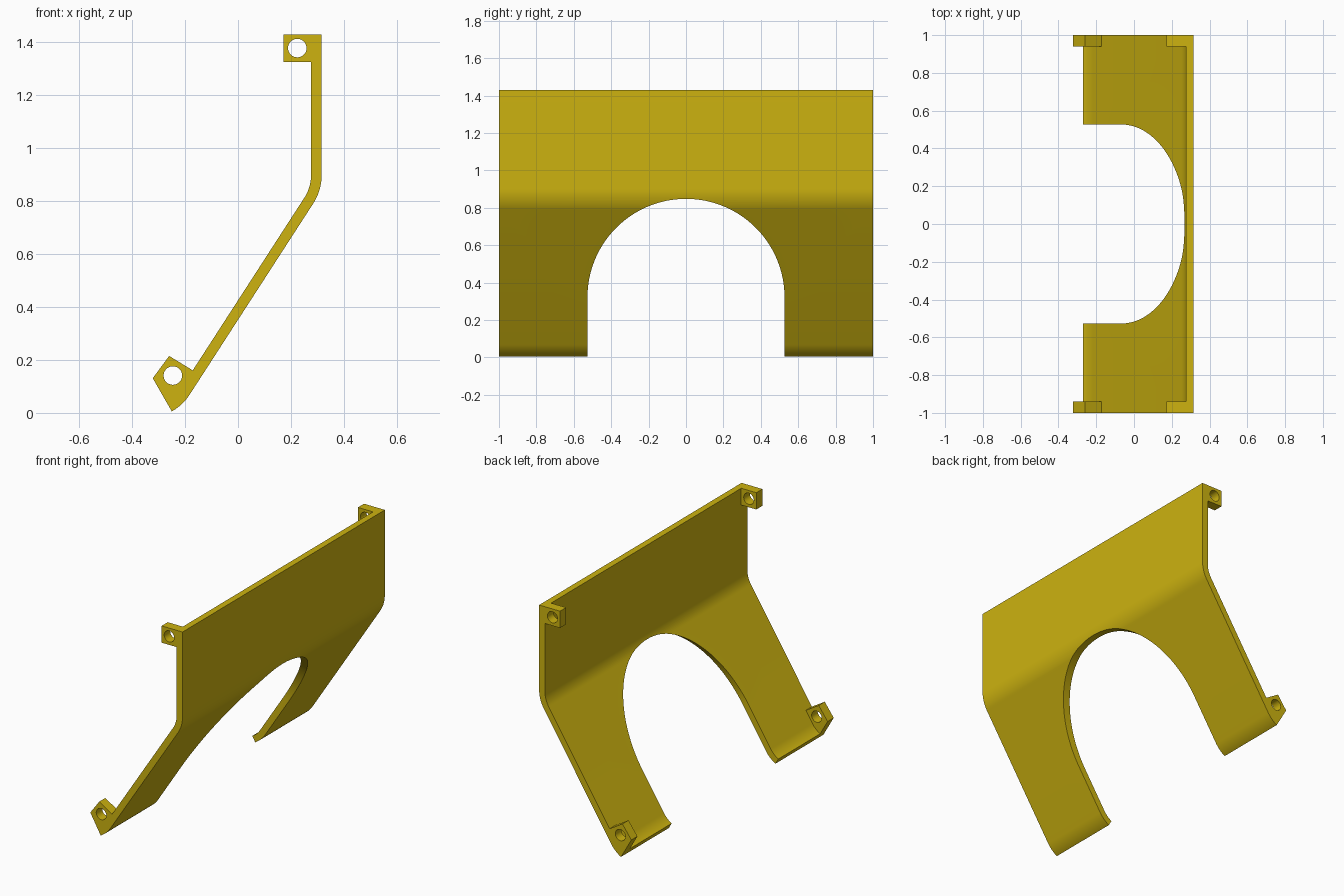
import bpy, bmesh, math
from mathutils import Vector

if "Cube" in bpy.data.objects:
    bpy.data.objects.remove(bpy.data.objects["Cube"])

mat = bpy.data.materials.new("mustard yellow")
mat.use_nodes = True
COLOUR = (0.61, 0.45, 0.005, 1)
mat.diffuse_color = COLOUR
mat.node_tree.nodes["Principled BSDF"].inputs["Base Color"].default_value = COLOUR


def fillet(a, corner, b, radius, steps=12):
    """Arc points rounding a corner between two straight runs."""
    u, v = (a - corner).normalized(), (b - corner).normalized()
    half = u.angle(v) / 2
    centre = corner + (u + v).normalized() * radius / math.sin(half)
    length = radius / math.tan(half)
    p, q = corner + u * length - centre, corner + v * length - centre
    turn = p.angle(q)
    return [centre + (p * math.sin((1 - i / steps) * turn) + q * math.sin(i / steps * turn))
            / math.sin(turn) for i in range(steps + 1)]


def offset(path, dist):
    """Shift a path sideways by a constant distance."""
    out = []
    for i, p in enumerate(path):
        d = (path[min(i + 1, len(path) - 1)] - path[max(i - 1, 0)]).normalized()
        out.append(p + Vector((-d.y, d.x)) * dist)
    return out


def prism(name, outline, axis, start, end):
    """Extrude an outline along x or y."""
    bm = bmesh.new()
    place = (lambda p: (p[0], start, p[1])) if axis == "y" else (lambda p: (start, p[0], p[1]))
    face = bm.faces.new([bm.verts.new(place(p)) for p in outline])
    new = bmesh.ops.extrude_face_region(bm, geom=[face])["geom"]
    shift = Vector((0, end - start, 0)) if axis == "y" else Vector((end - start, 0, 0))
    bmesh.ops.translate(bm, vec=shift, verts=[g for g in new if isinstance(g, bmesh.types.BMVert)])
    bmesh.ops.recalc_face_normals(bm, faces=bm.faces)
    mesh = bpy.data.meshes.new(name)
    bm.to_mesh(mesh)
    bm.free()
    mesh.materials.append(mat)
    obj = bpy.data.objects.new(name, mesh)
    bpy.context.collection.objects.link(obj)
    return obj


def cut(obj, cutter):
    """Subtract the cutter, then smooth the curved faces."""
    mod = obj.modifiers.new("cut", "BOOLEAN")
    mod.operation, mod.solver, mod.object = "DIFFERENCE", "EXACT", cutter
    bpy.ops.object.select_all(action="DESELECT")
    bpy.context.view_layer.objects.active = obj
    obj.select_set(True)
    bpy.ops.object.modifier_apply(modifier=mod.name)
    bpy.data.objects.remove(cutter)
    bpy.ops.object.shade_smooth_by_angle(angle=math.radians(25))


def circle(x, z, r, n=32):
    return [(x + r * math.cos(math.tau * i / n), z + r * math.sin(math.tau * i / n))
            for i in range(n)]


# Bent sheet: vertical top, sloping middle and curled lower lip
top, bend = Vector((0.296, 1.43)), Vector((0.296, 0.846))
curl, lip = Vector((-0.222, 0.045)), Vector((-0.26, 0.023))
lip_arc = fillet(bend, curl, lip, 0.17)
centre_line = [top] + fillet(top, bend, curl, 0.18) + lip_arc + [lip]
outer, inner = offset(centre_line, 0.02), offset(centre_line, -0.02)
panel = prism("bent_panel", outer + inner[::-1], "y", -1, 1)

# Arched opening through the lower half
R, SPRING = 0.527, 0.321
arch = [(R * math.cos(math.pi * i / 64), SPRING + R * math.sin(math.pi * i / 64))
        for i in range(65)] + [(-R, -0.2), (R, -0.2)]
cut(panel, prism("arch_cutter", arch, "x", -1, 1))

# Drilled mounting lugs at the four corners
upper = [(0.172, 1.325), (0.276, 1.325), (0.276, 1.43), (0.172, 1.43)]
lower = [(-0.322, 0.131), (-0.26, 0.215), (-0.17, 0.16)] + inner[-len(lip_arc) - 1:]
for side, y in (("front", -1), ("back", 1)):
    for level, outline, hole in (("upper", upper, (0.224, 1.378)),
                                 ("lower", lower, (-0.246, 0.141))):
        lug = prism(f"{side}_{level}_lug", outline, "y", y, y * 0.94)
        cut(lug, prism("hole_cutter", circle(*hole, 0.035), "y", y * 1.1, y * 0.9))
